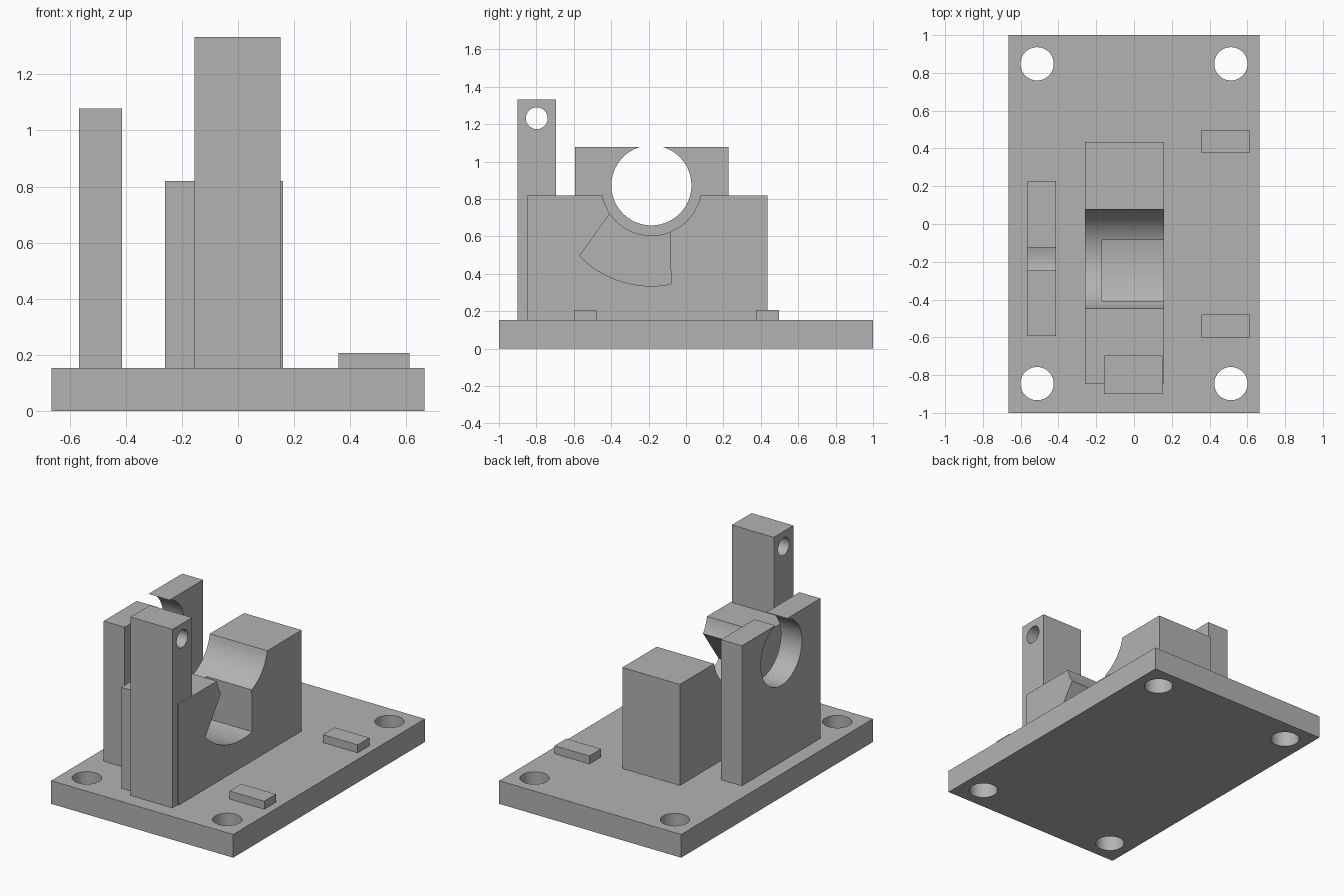
import bpy, bmesh, math
from mathutils import Vector

if "Cube" in bpy.data.objects:
    bpy.data.objects.remove(bpy.data.objects["Cube"])

grey = bpy.data.materials.new("plain grey")
grey.diffuse_color = (0.45, 0.45, 0.45, 1)
grey.use_nodes = True
grey.node_tree.nodes["Principled BSDF"].inputs["Base Color"].default_value = grey.diffuse_color


def prism(name, profile, axis, lo, hi):
    """Extrude a 2D profile along x (profile is y,z) or z (profile is x,y)."""
    bm = bmesh.new()
    place = (lambda p: (lo, p[0], p[1])) if axis == "x" else (lambda p: (p[0], p[1], lo))
    face = bm.faces.new([bm.verts.new(place(p)) for p in profile])
    new = bmesh.ops.extrude_face_region(bm, geom=[face])["geom"]
    step = Vector((hi - lo, 0, 0)) if axis == "x" else Vector((0, 0, hi - lo))
    bmesh.ops.translate(bm, verts=[v for v in new if isinstance(v, bmesh.types.BMVert)], vec=step)
    bmesh.ops.recalc_face_normals(bm, faces=bm.faces)
    mesh = bpy.data.meshes.new(name)
    bm.to_mesh(mesh)
    bm.free()
    mesh.materials.append(grey)
    obj = bpy.data.objects.new(name, mesh)
    bpy.context.collection.objects.link(obj)
    return obj


def box(name, x, y, z):
    return prism(name, [(x[0], y[0]), (x[1], y[0]), (x[1], y[1]), (x[0], y[1])], "z", *z)


def arc(cx, cy, r, a0, a1, n):
    return [(cx + r * math.cos(a0 + (a1 - a0) * i / n),
             cy + r * math.sin(a0 + (a1 - a0) * i / n)) for i in range(n + 1)]


def circle(cx, cy, r, n=64):
    return arc(cx, cy, r, 0, 2 * math.pi, n)[:-1]


def cut(obj, cutters):
    """Subtract the cutters, bake the result and remove them."""
    for c in cutters:
        c.hide_render = True
        mod = obj.modifiers.new("cut", "BOOLEAN")
        mod.operation, mod.solver, mod.object = "DIFFERENCE", "EXACT", c
    bpy.context.view_layer.update()
    graph = bpy.context.evaluated_depsgraph_get()
    mesh = bpy.data.meshes.new_from_object(obj.evaluated_get(graph))
    obj.modifiers.clear()
    obj.data = mesh
    for c in cutters:
        bpy.data.objects.remove(c)
    bpy.ops.object.select_all(action="DESELECT")
    bpy.context.view_layer.objects.active = obj
    obj.select_set(True)
    bpy.ops.object.shade_smooth_by_angle(angle=math.radians(30))


TOP = 0.153             # top of the base plate
AY, AZ = -0.185, 0.873  # shared axis of the cradle and ring

# Base plate with four mounting holes
base = box("base_plate", (-0.665, 0.665), (-1, 1), (0, TOP))
cut(base, [prism("hole_cutter", circle(x, y, 0.088), "z", -0.1, 0.3)
           for x in (-0.513, 0.513) for y in (-0.845, 0.848)])

# Cradle block: round trough and a wedge-shaped pocket open to the right
block = box("cradle_block", (-0.26, 0.16), (-0.847, 0.435), (TOP, 0.82))
trough = prism("trough_cutter", circle(AY, AZ, 0.268, 96), "x", -0.4, 0.3)
a0, a1 = math.atan2(0.50 - AZ, -0.565 - AY), math.atan2(0.345 - AZ, -0.08 - AY)
wedge = arc(AY, AZ, 0.538, a0, a1, 24) + [(-0.088, 0.75), (-0.387, 0.75)]
pocket = prism("pocket_cutter", wedge, "x", -0.17, 0.3)
cut(block, [trough, pocket])

# Side wall with a round opening that breaks through its top
wall = box("ring_wall", (-0.567, -0.414), (-0.593, 0.227), (TOP, 1.078))
cut(wall, [prism("ring_cutter", circle(AY, AZ, 0.214, 96), "x", -0.7, -0.3)])

# Tall front post with a pin hole
post = box("front_post", (-0.155, 0.151), (-0.9, -0.695), (TOP, 1.332))
cut(post, [prism("pin_cutter", circle(-0.798, 1.232, 0.058, 48), "x", -0.3, 0.3)])

# Two small stop tabs
for name, y in (("front_tab", (-0.6, -0.478)), ("back_tab", (0.375, 0.497))):
    box(name, (0.358, 0.612), y, (TOP, 0.206))
